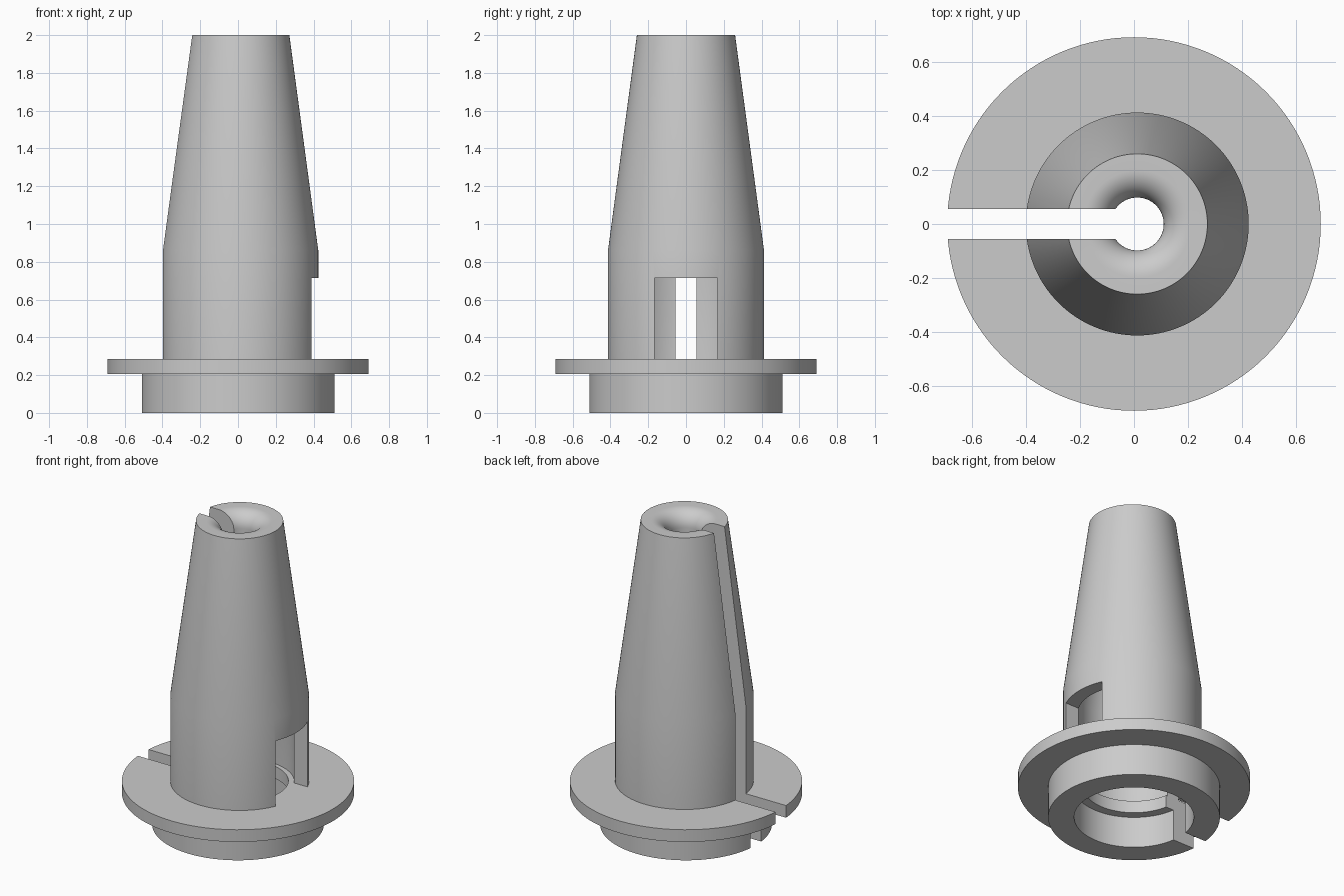
import bpy, bmesh, math
from mathutils import Matrix, Vector

cube = bpy.data.objects.get("Cube")
if cube:
    bpy.data.objects.remove(cube, do_unlink=True)

grey = bpy.data.materials.new("plain_grey")
grey.use_nodes = True
COLOUR = (0.6, 0.6, 0.6, 1)
grey.diffuse_color = COLOUR
grey.node_tree.nodes["Principled BSDF"].inputs["Base Color"].default_value = COLOUR


def add_object(name, bm):
    bmesh.ops.recalc_face_normals(bm, faces=bm.faces)
    mesh = bpy.data.meshes.new(name)
    bm.to_mesh(mesh)
    bm.free()
    mesh.materials.append(grey)
    obj = bpy.data.objects.new(name, mesh)
    bpy.context.collection.objects.link(obj)
    return obj


def lathe(name, profile, x=0.0, steps=128):
    """Spin a closed (radius, height) outline about a vertical axis at x."""
    bm = bmesh.new()
    rings = []
    for i in range(steps):
        a = 2 * math.pi * i / steps
        rings.append([bm.verts.new((x + r * math.cos(a), r * math.sin(a), z))
                      for r, z in profile])
    n = len(profile)
    for i in range(steps):
        a, b = rings[i], rings[(i + 1) % steps]
        for j in range(n):
            k = (j + 1) % n
            bm.faces.new((a[j], b[j], b[k], a[k]))
    return add_object(name, bm)


def box(name, low, high):
    low, high = Vector(low), Vector(high)
    bm = bmesh.new()
    place = Matrix.Translation((low + high) / 2) @ Matrix.Diagonal((*(high - low), 1))
    bmesh.ops.create_cube(bm, size=1, matrix=place)
    return add_object(name, bm)


def combine(target, other, operation):
    mod = target.modifiers.new(operation.lower(), "BOOLEAN")
    mod.operation = operation
    mod.solver = "EXACT"
    mod.object = other
    bpy.ops.object.select_all(action="DESELECT")
    bpy.context.view_layer.objects.active = target
    target.select_set(True)
    bpy.ops.object.modifier_apply(modifier=mod.name)
    bpy.data.objects.remove(other, do_unlink=True)


# Flange with the mounting ring below and a stepped bore
flange = lathe("flange", [(0.512, 0), (0.512, 0.205), (0.692, 0.205), (0.692, 0.285),
                          (0.3, 0.285), (0.3, 0.205), (0.357, 0.205), (0.357, 0)])

# Hollow tapered body with a rounded mouth at the top
THROAT, FILLET, TOP = 0.098, 0.1, 2.0
mouth = []
for i in range(13):
    a = math.pi / 2 * i / 12
    mouth.append((THROAT + FILLET * (1 - math.sin(a)), TOP - FILLET * (1 - math.cos(a))))
body = lathe("tapered_body",
             [(0.413, 0.25), (0.413, 0.86), (0.26, TOP)] + mouth +
             [(THROAT, 1.8), (0.2, 1.75), (0.325, 0.86), (0.325, 0.25)], x=0.012)

# Window in the left side of the body
combine(body, box("window_cutter", (0.1, -0.166, 0.2), (0.7, 0.166, 0.715)), "DIFFERENCE")

# Join the parts, then cut the full-height slot on the right side
combine(body, flange, "UNION")
combine(body, box("slot_cutter", (-1, -0.055, -0.2), (0.0, 0.055, 2.2)), "DIFFERENCE")

bpy.ops.object.select_all(action="DESELECT")
body.select_set(True)
bpy.context.view_layer.objects.active = body
bpy.ops.object.shade_smooth_by_angle(angle=math.radians(30))
